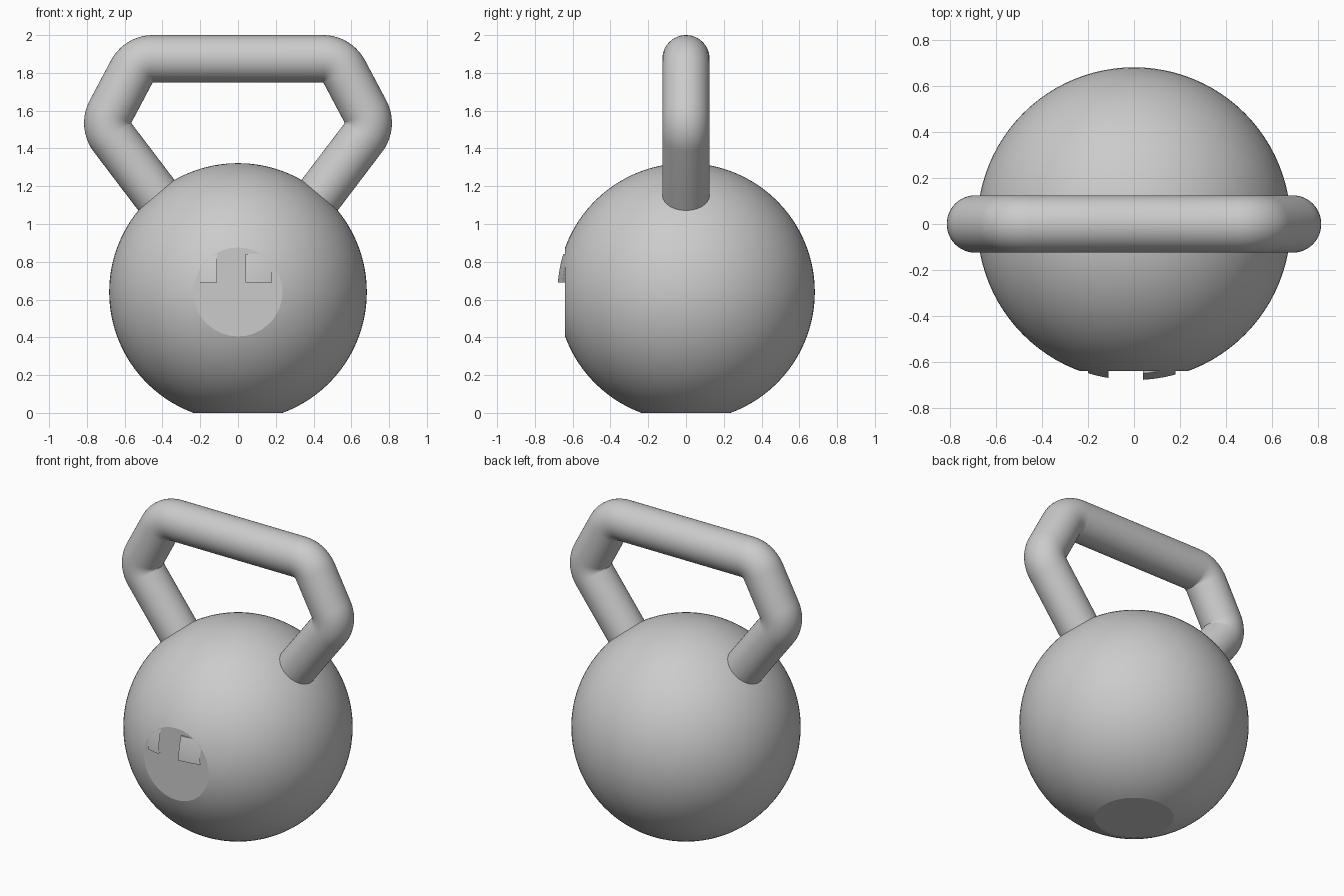
import bpy, bmesh
from math import sin, cos, pi, radians, sqrt
from mathutils import Vector

if "Cube" in bpy.data.objects:
    bpy.data.objects.remove(bpy.data.objects["Cube"])

R, CZ = 0.682, 0.64      # ball radius and centre height
TUBE = 0.125             # handle radius


def finish(bm, name, angle=35):
    bmesh.ops.recalc_face_normals(bm, faces=bm.faces)
    me = bpy.data.meshes.new(name)
    bm.to_mesh(me)
    bm.free()
    ob = bpy.data.objects.new(name, me)
    bpy.context.collection.objects.link(ob)
    bpy.ops.object.select_all(action='DESELECT')
    ob.select_set(True)
    bpy.context.view_layer.objects.active = ob
    bpy.ops.object.shade_smooth_by_angle(angle=radians(angle))
    return ob


# Ball: sphere sliced flat at the base and on the front face
bm = bmesh.new()
bmesh.ops.create_uvsphere(bm, u_segments=96, v_segments=64, radius=R)
bmesh.ops.translate(bm, verts=bm.verts, vec=(0, 0, CZ))
for co, no in (((0, 0, 0), (0, 0, -1)), ((0, -0.64, 0), (0, -1, 0))):
    cut = bmesh.ops.bisect_plane(bm, geom=bm.verts[:] + bm.edges[:] + bm.faces[:],
                                 plane_co=co, plane_no=no, clear_outer=True)
    rim = [e for e in cut['geom_cut'] if isinstance(e, bmesh.types.BMEdge)]
    bmesh.ops.contextual_create(bm, geom=rim)
finish(bm, "ball", 15)

# Handle: centre line bends around each sharp inner corner, then mirrors
BEND = TUBE + 0.002
half = [((0.45, 1.873), 90)]
corners = (((0.45, 1.748), 90, 27.7), ((0.563, 1.535), 27.7, -37.2))
half = []
for (cx, cz), a0, a1 in corners:
    for i in range(11):
        a = radians(a0 + (a1 - a0) * i / 10)
        half.append((cx + BEND * cos(a), cz + BEND * sin(a), a))
x, z, a = half[-1]
half.append((x + 0.6 * sin(a), z - 0.6 * cos(a), a))
path = [(-x, z, pi - a) for x, z, a in reversed(half)] + half

bm = bmesh.new()
rings = []
N = 48
for x, z, a in path:
    out = Vector((cos(a), 0, sin(a)))
    rings.append([bm.verts.new(Vector((x, 0, z)) + out * TUBE * cos(t) + Vector((0, TUBE * sin(t), 0)))
                  for t in (2 * pi * k / N for k in range(N))])
for r0, r1 in zip(rings, rings[1:]):
    for k in range(N):
        bm.faces.new((r0[k], r0[(k + 1) % N], r1[(k + 1) % N], r1[k]))
bm.faces.new(rings[0])
bm.faces.new(rings[-1])
finish(bm, "handle", 50)


# Raised panels: curved patches standing proud of the upper front face
def panel(name, x0, x1, z0, z1, n=8):
    bm = bmesh.new()
    r = R - 0.001

    def row(z, front):
        vs = []
        for i in range(n + 1):
            px = x0 + (x1 - x0) * i / n
            y = -sqrt(r * r - px * px - (z - CZ) ** 2) if front else -0.62
            vs.append(bm.verts.new((px, y, z)))
        return vs

    front = [row(z0 + (z1 - z0) * j / n, True) for j in range(n + 1)]
    loop = [row(z0, False)] + front + [row(z1, False)]
    for a, b in zip(loop, loop[1:]):
        for i in range(n):
            bm.faces.new((a[i], a[i + 1], b[i + 1], b[i]))
    bmesh.ops.holes_fill(bm, edges=[e for e in bm.edges if e.is_boundary], sides=0)
    finish(bm, name)


panel("left_panel", -0.20, -0.11, 0.69, 0.84)
panel("right_panel", 0.04, 0.18, 0.69, 0.84)
